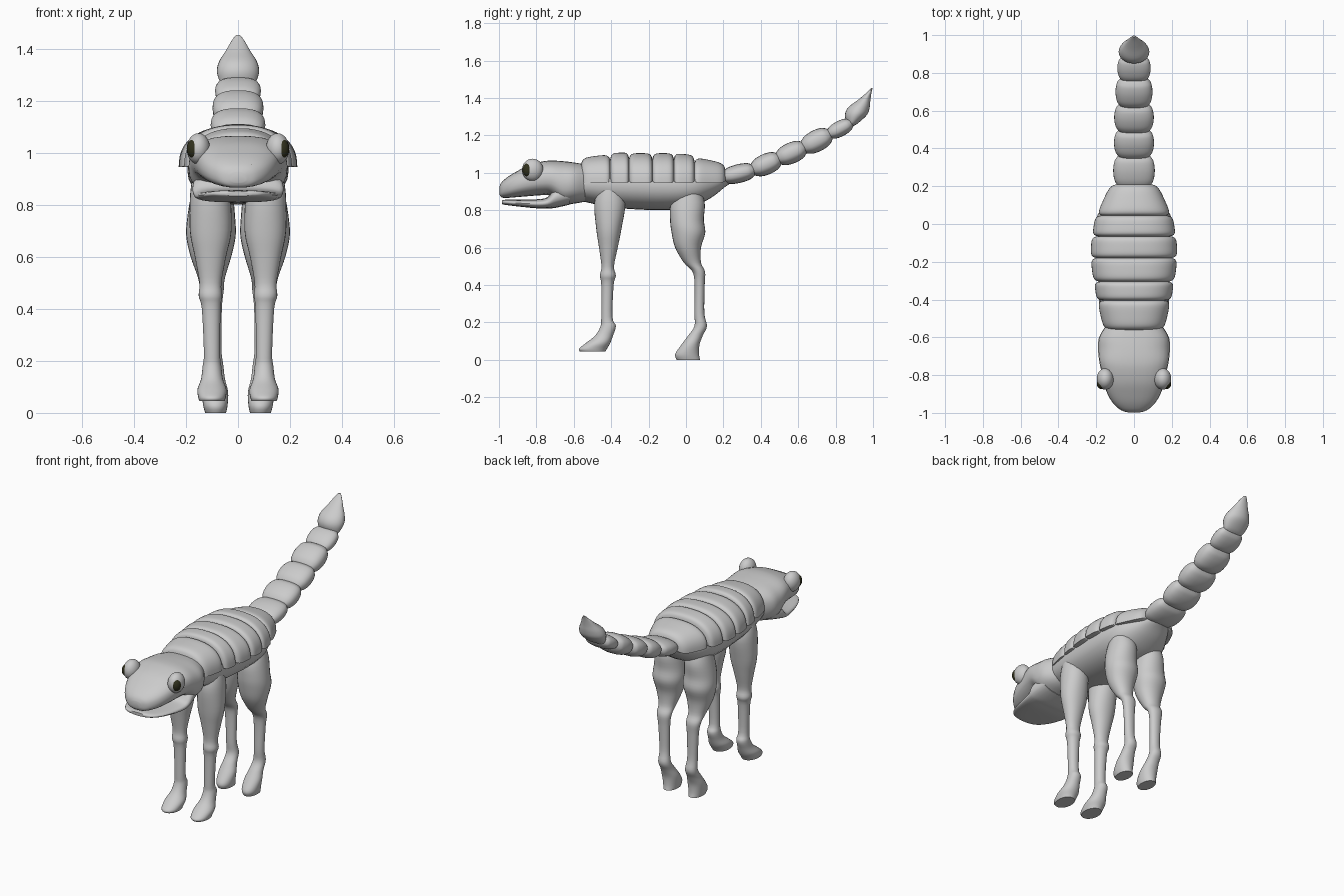
import bpy, bmesh, math
from mathutils import Matrix, Vector

cube = bpy.data.objects.get("Cube")
if cube:
    bpy.data.objects.remove(cube)


def material(name, color):
    m = bpy.data.materials.new(name)
    m.use_nodes = True
    m.diffuse_color = (*color, 1)
    m.node_tree.nodes["Principled BSDF"].inputs["Base Color"].default_value = (*color, 1)
    return m


GREY = material("grey hide", (0.6, 0.6, 0.6))
DARK = material("dark eye", (0.03, 0.03, 0.012))


def finish(name, bm, mat):
    bmesh.ops.recalc_face_normals(bm, faces=bm.faces)
    mesh = bpy.data.meshes.new(name)
    bm.to_mesh(mesh)
    bm.free()
    mesh.materials.append(mat)
    obj = bpy.data.objects.new(name, mesh)
    bpy.context.collection.objects.link(obj)
    bpy.ops.object.select_all(action='DESELECT')
    obj.select_set(True)
    bpy.context.view_layer.objects.active = obj
    bpy.ops.object.shade_smooth_by_angle(angle=math.radians(45))
    return obj


def smooth_rows(rows, steps=4):
    """Catmull-Rom interpolation of the stations."""
    out = []
    for i in range(len(rows) - 1):
        p = [rows[max(0, min(len(rows) - 1, i + k))] for k in (-1, 0, 1, 2)]
        for s in range(steps):
            t = s / steps
            out.append([0.5 * (2 * b + (c - a) * t + (2 * a - 5 * b + 4 * c - d) * t * t
                               + (3 * b - a - 3 * c + d) * t ** 3) for a, b, c, d in zip(*p)])
    return out + [list(rows[-1])]


def loft(name, rows, upright=False, power=2.0, dome=False, matrix=None, sides=28):
    """Rows are (station, low, high, half width, x centre); rings run along y, or z if upright."""
    bm, rings = bmesh.new(), []
    for s, low, high, rx, xc in smooth_rows(rows):
        ring = []
        for k in range(sides):
            a = 2 * math.pi * k / sides
            if dome:
                a = math.pi * k / (sides - 1)
            u, v = (math.copysign(abs(f) ** (2 / power), f) for f in (math.cos(a), math.sin(a)))
            w = low + (high - low) * v if dome else (low + high) / 2 + (high - low) / 2 * v
            ring.append(bm.verts.new((xc + rx * u, w, s) if upright else (xc + rx * u, s, w)))
        rings.append(ring)
    for r, q in zip(rings, rings[1:]):
        for k in range(sides):
            j = (k + 1) % sides
            bm.faces.new((r[k], r[j], q[j], q[k]))
    bm.faces.new(rings[0])
    bm.faces.new(rings[-1])
    if matrix:
        bm.transform(matrix)
    return finish(name, bm, GREY)


def ball(name, centre, radii, mat):
    bm = bmesh.new()
    bmesh.ops.create_uvsphere(bm, u_segments=24, v_segments=16, radius=1)
    bm.transform(Matrix.Translation(centre) @ Matrix.Diagonal((*radii, 1)))
    return finish(name, bm, mat)


# Torso beneath the shell
loft("torso", [(-.6, .86, 1.03, .14, 0), (-.5, .835, 1.05, .165, 0), (-.35, .81, 1.07, .185, 0),
               (-.1, .80, 1.07, .195, 0), (.04, .82, 1.05, .18, 0), (.14, .87, 1.03, .13, 0),
               (.21, .925, 1.0, .08, 0), (.25, .95, .98, .03, 0)], power=2.2)

# Shell bands: start, end, half widths, top heights
bands = [(-.56, -.405, .16, .195, 1.08, 1.10), (-.405, -.305, .197, .212, 1.105, 1.11),
         (-.305, -.18, .215, .23, 1.105, 1.105), (-.18, -.065, .23, .225, 1.105, 1.105),
         (-.065, .045, .222, .205, 1.105, 1.095), (.045, .21, .20, .125, 1.085, 1.05)]
for i, (y0, y1, w0, w1, t0, t1) in enumerate(bands):
    rows = []
    for t, shrink in ((0, .03), (.06, .012), (.2, .002), (.5, 0), (.8, .002), (.94, .012), (1, .03)):
        rows.append((y0 + (y1 - y0) * t, .945 + shrink * .4, t0 + (t1 - t0) * t - shrink,
                     w0 + (w1 - w0) * t - shrink, 0))
    loft(f"shell_band_{i + 1}", rows, power=2.4, dome=True)

# Head and lower jaw
loft("head", [(-.998, .885, .925, .03, 0), (-.985, .868, .95, .07, 0), (-.95, .866, .98, .11, 0),
              (-.9, .87, 1.01, .14, 0), (-.84, .875, 1.04, .16, 0), (-.77, .88, 1.06, .175, 0),
              (-.72, .875, 1.065, .185, 0), (-.66, .83, 1.062, .19, 0), (-.6, .835, 1.055, .185, 0),
              (-.54, .845, 1.045, .15, 0)], power=2.5)
loft("lower_jaw", [(-.985, .833, .852, .05, 0), (-.965, .828, .856, .095, 0), (-.9, .82, .856, .135, 0),
                   (-.8, .81, .858, .16, 0), (-.74, .81, .87, .17, 0), (-.7, .812, .92, .175, 0),
                   (-.62, .83, .95, .16, 0)], power=2.6)

# Eyes and nostrils
for side, x in (("left", 1), ("right", -1)):
    ball(f"{side}_eye_socket", (.152 * x, -.82, 1.015), (.045, .057, .06), GREY)
    ball(f"{side}_eye", (.17 * x, -.846, 1.015), (.027, .028, .037), DARK)
    ball(f"{side}_nostril", (.05 * x, -.97, .952), (.005, .005, .005), DARK)

# Legs, from hip to hoof
front = [(.93, -.46, -.36, .06, .11), (.84, -.49, -.325, .077, .107), (.7, -.48, -.345, .08, .105),
         (.6, -.465, -.365, .06, .106), (.5, -.452, -.385, .042, .106), (.45, -.46, -.375, .045, .106),
         (.4, -.453, -.387, .036, .103), (.23, -.453, -.393, .031, .1), (.18, -.457, -.375, .036, .1),
         (.13, -.485, -.39, .042, .1), (.09, -.535, -.405, .056, .1), (.06, -.572, -.422, .053, .1),
         (.045, -.568, -.43, .048, .1)]
hind = [(.93, -.03, .07, .06, .1), (.84, -.08, .1, .08, .1), (.75, -.085, .095, .092, .103),
        (.68, -.077, .103, .095, .104), (.6, -.058, .08, .078, .104), (.52, -.012, .08, .052, .102),
        (.47, .035, .102, .045, .1), (.4, .046, .1, .036, .098), (.25, .045, .098, .031, .095),
        (.18, .045, .112, .036, .092), (.13, .012, .09, .04, .09), (.08, -.025, .072, .05, .088),
        (.03, -.058, .07, .047, .087), (0, -.05, .075, .04, .086)]
for name, rows in (("front", front), ("hind", hind)):
    for side, x in (("left", 1), ("right", -1)):
        loft(f"{name}_{side}_leg", [(*r[:4], r[4] * x) for r in rows], upright=True, power=2.1)

# Tail segments: start and end points in side profile, half width, half height
joints = [(.2, .975), (.36, 1.015), (.495, 1.075), (.63, 1.135), (.765, 1.205), (.88, 1.265)]
sizes = [(.11, .05), (.106, .056), (.105, .056), (.098, .058), (.088, .042)]
for i, (w, h) in enumerate(sizes):
    (y0, z0), (y1, z1) = joints[i], joints[i + 1]
    length = math.hypot(y1 - y0, z1 - z0)
    rows = [(length * t, -h * k, h * k, w * (.4 + .6 * k), 0) for t, k in
            ((-.04, .5), (.06, .72), (.25, .93), (.55, 1), (.82, .9), (.96, .7), (1.04, .5))]
    turn = Matrix.Rotation(math.atan2(z1 - z0, y1 - y0), 4, 'X')
    loft(f"tail_segment_{i + 1}", rows, power=2.5,
         matrix=Matrix.Translation(Vector((0, y0, z0))) @ turn)

# Pointed tail tip
loft("tail_tip", [(1.25, .872, .895, .04, 0), (1.265, .86, .92, .065, 0), (1.31, .85, .968, .081, 0),
                  (1.35, .868, .982, .073, 0), (1.39, .92, .986, .048, 0), (1.43, .968, .992, .025, 0),
                  (1.452, .99, .998, .008, 0)], upright=True)
